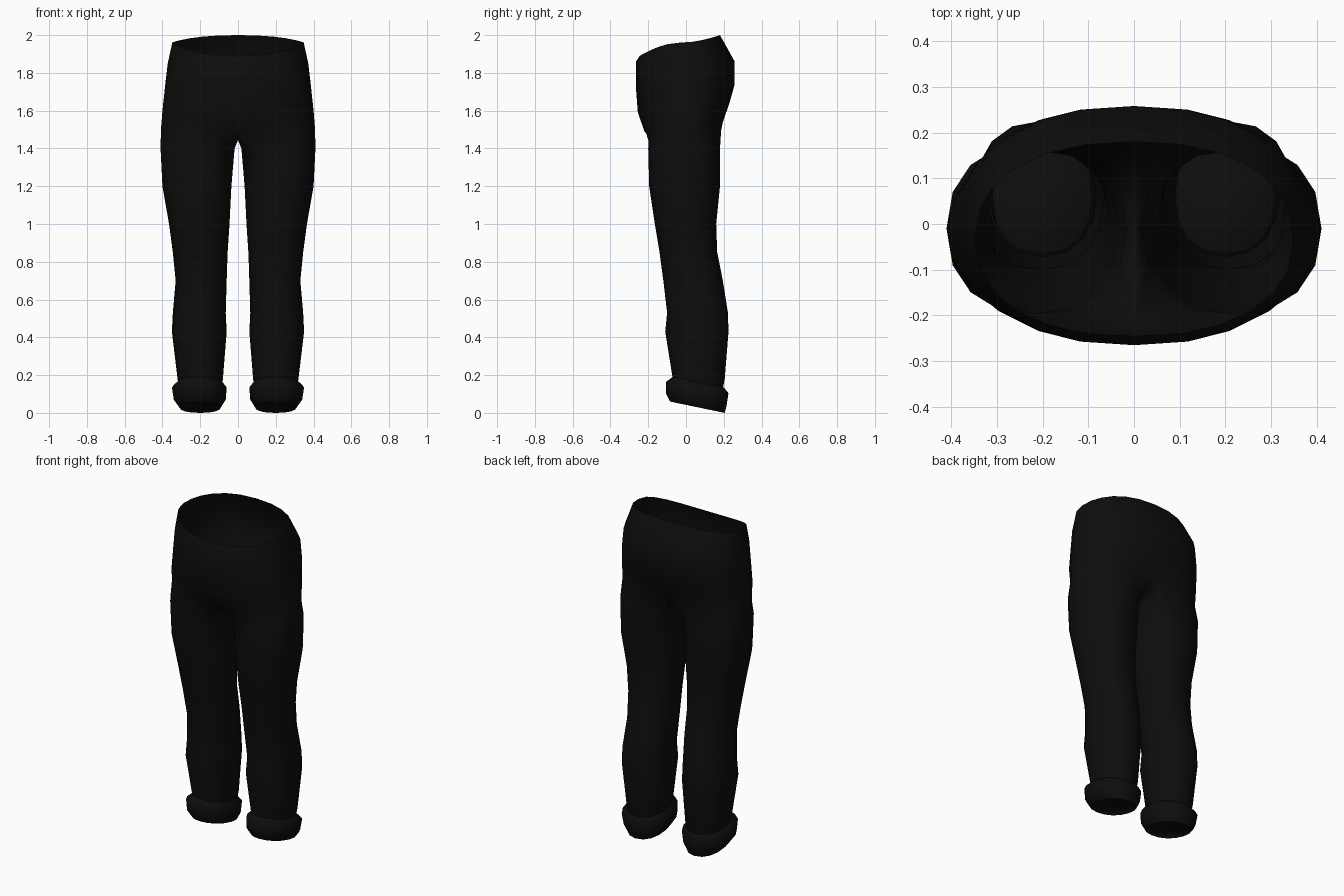
import bpy, bmesh
from math import sin, cos, pi, radians

cube = bpy.data.objects.get("Cube")
if cube:
    bpy.data.objects.remove(cube)

SIDES = 16
BACK, FRONT = 6, 10      # leg ring corners that become the centre seams

black = bpy.data.materials.new("black cloth")
black.use_nodes = True
black.diffuse_color = (0.004, 0.004, 0.004, 1)
bsdf = black.node_tree.nodes["Principled BSDF"]
bsdf.inputs["Base Color"].default_value = black.diffuse_color


def power(v, e):
    return abs(v) ** e * (1 if v >= 0 else -1)


def leg_ring(bm, z, x_in, x_out, y_front, y_back, tilt=0):
    """Closed rounded ring around one leg; tilt lowers its back edge."""
    cx, cy = (x_in + x_out) / 2, (y_front + y_back) / 2
    w, d = (x_out - x_in) / 2, (y_back - y_front) / 2
    ring = []
    for k in range(SIDES):
        a = 2 * pi * k / SIDES
        s = power(sin(a), 0.9)
        ring.append(bm.verts.new((cx + w * power(cos(a), 0.9), cy + d * s, z - tilt * s)))
    return ring


def hip_arc(bm, z_front, z_side, z_back, x_out, y_front, y_back):
    """Open arc from the front seam round the hip to the back seam."""
    cy, d = (y_front + y_back) / 2, (y_back - y_front) / 2
    steps = SIDES - FRONT + BACK
    arc = []
    for i in range(steps + 1):
        a = pi * (i / steps - 0.5)
        s = sin(a)
        z_end = z_back if s > 0 else z_front
        z = z_side + (z_end - z_side) * abs(s) ** 1.6
        x = 0 if i in (0, steps) else x_out * cos(a) ** 0.88
        arc.append(bm.verts.new((x, cy + d * power(s, 0.88), z)))
    return arc


def bridge(bm, a, b, closed):
    n = len(a)
    for i in range(n if closed else n - 1):
        j = (i + 1) % n
        bm.faces.new((a[i], a[j], b[j], b[i]))


def finish(bm, name):
    bmesh.ops.recalc_face_normals(bm, faces=bm.faces)
    mesh = bpy.data.meshes.new(name)
    bm.to_mesh(mesh)
    bm.free()
    mesh.materials.append(black)
    obj = bpy.data.objects.new(name, mesh)
    bpy.context.collection.objects.link(obj)
    mirror = obj.modifiers.new("mirror", "MIRROR")
    mirror.use_clip = True
    bpy.ops.object.select_all(action="DESELECT")
    obj.select_set(True)
    bpy.context.view_layer.objects.active = obj
    bpy.ops.object.shade_smooth_by_angle(angle=radians(60))


# Leg: height, inner x, outer x, front y, back y
LEG = [
    (0.1, 0.09, 0.31, -0.07, 0.19),
    (0.18, 0.08, 0.32, -0.07, 0.205),
    (0.43, 0.06, 0.35, -0.11, 0.225),
    (0.53, 0.065, 0.345, -0.1, 0.222),
    (0.7, 0.06, 0.33, -0.12, 0.195),
    (0.85, 0.055, 0.345, -0.14, 0.165),
    (1.0, 0.045, 0.365, -0.165, 0.16),
    (1.2, 0.035, 0.4, -0.195, 0.18),
    (1.4, 0.018, 0.41, -0.2, 0.18),
]
# Hips: front, side and back heights, outer x, front y, back y
HIPS = [
    (1.49, 1.5, 1.54, 0.408, -0.22, 0.195),
    (1.59, 1.6, 1.64, 0.4, -0.255, 0.23),
    (1.72, 1.74, 1.74, 0.385, -0.265, 0.258),
    (1.86, 1.85, 1.86, 0.372, -0.265, 0.258),
    (1.89, 1.96, 2.0, 0.348, -0.245, 0.18),
]

# Trousers: leg tube, crotch seam and hips, mirrored
bm = bmesh.new()
rings = [leg_ring(bm, *row) for row in LEG]
arcs = [hip_arc(bm, *row) for row in HIPS]
seam = [bm.verts.new((0, y, z)) for y, z in ((0.1, 1.47), (0, 1.445), (-0.11, 1.455))]
outer = SIDES - FRONT
join = arcs[0][outer:] + seam + arcs[0][:outer]
rings.append(join)
for lower, upper in zip(rings, rings[1:]):
    bridge(bm, lower, upper, True)
for lower, upper in zip(arcs, arcs[1:]):
    bridge(bm, lower, upper, False)
finish(bm, "trousers")

# Rolled cuffs with a recessed sole panel
CUFF = [
    (0.165, 0.085, 0.315, -0.065, 0.2),
    (0.135, 0.06, 0.35, -0.105, 0.225),
    (0.07, 0.065, 0.34, -0.105, 0.215),
    (0.03, 0.09, 0.31, -0.085, 0.205),
    (0.045, 0.1, 0.3, -0.07, 0.185),
]
bm = bmesh.new()
rings = [leg_ring(bm, *row, tilt=0.03) for row in CUFF]
for lower, upper in zip(rings, rings[1:]):
    bridge(bm, lower, upper, True)
bm.faces.new(rings[-1])
finish(bm, "cuffs")
